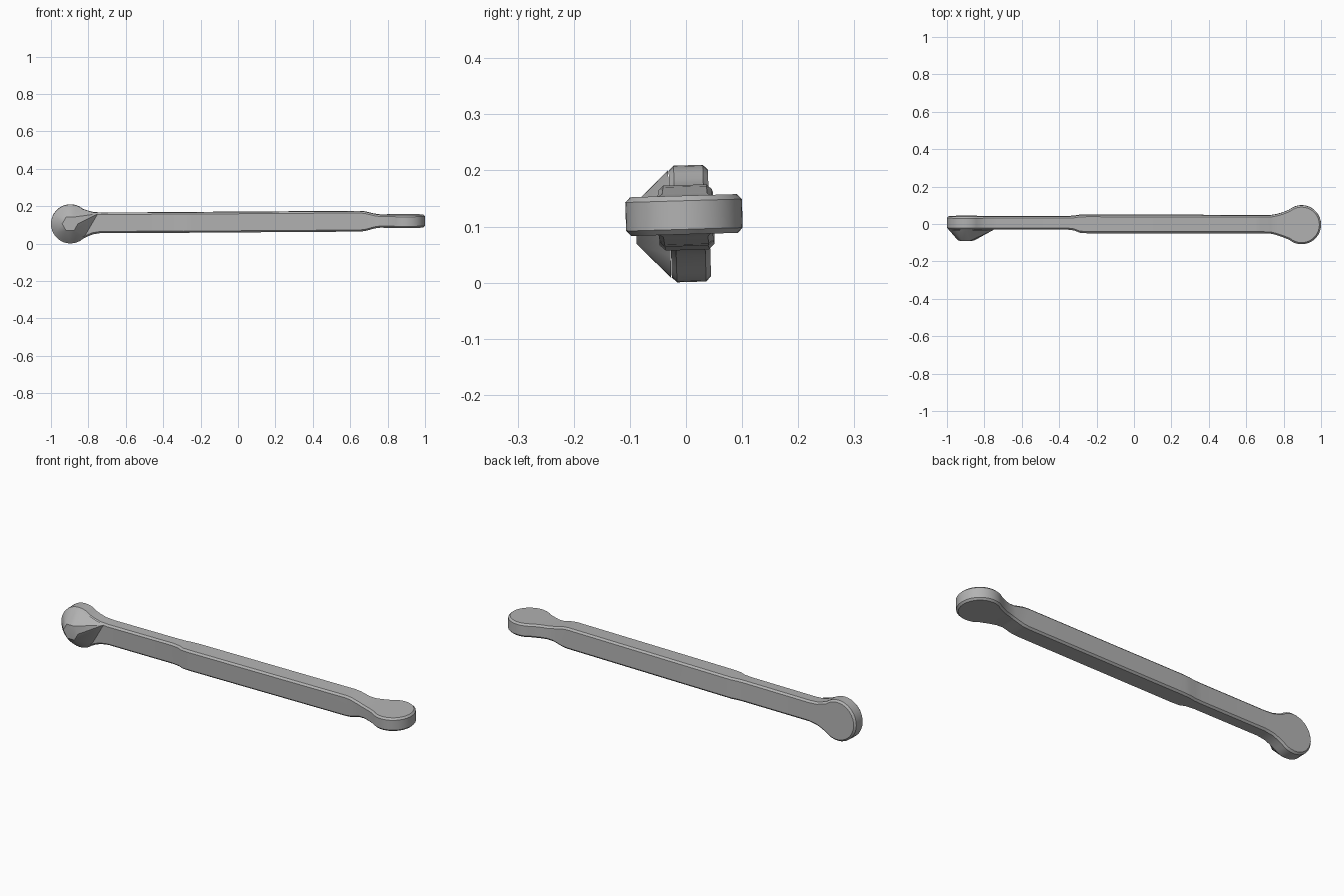
import bpy, bmesh
from math import sin, cos, radians
from mathutils import Matrix

default = bpy.data.objects.get("Cube")
if default:
    bpy.data.objects.remove(default, do_unlink=True)

metal = bpy.data.materials.new("grey metal")
metal.use_nodes = True
GREY = (0.45, 0.45, 0.45, 1)
metal.diffuse_color = GREY
metal.node_tree.nodes["Principled BSDF"].inputs["Base Color"].default_value = GREY

TWIST = Matrix.Rotation(radians(1.7), 4, "X")   # the whole part leans slightly
EYE_X, EYE_Z, EYE_R = -0.896, 0.105, 0.104      # upright round end
PAD_X, PAD_R = 0.896, 0.104                     # flat round end
STEPS = range(0, 131, 10)


def finish(bm, name, bevel=0):
    bmesh.ops.remove_doubles(bm, verts=bm.verts, dist=0.0001)
    bmesh.ops.dissolve_limit(bm, angle_limit=radians(0.2), verts=bm.verts, edges=bm.edges)
    bmesh.ops.recalc_face_normals(bm, faces=bm.faces)
    bm.transform(TWIST)
    mesh = bpy.data.meshes.new(name)
    bm.to_mesh(mesh)
    bm.free()
    mesh.materials.append(metal)
    ob = bpy.data.objects.new(name, mesh)
    bpy.context.collection.objects.link(ob)
    bpy.ops.object.select_all(action="DESELECT")
    ob.select_set(True)
    bpy.context.view_layer.objects.active = ob
    if bevel:
        mod = ob.modifiers.new("chamfer", "BEVEL")
        mod.width = bevel
        mod.segments = 1
        mod.limit_method = "ANGLE"
        mod.angle_limit = radians(50)
        bpy.ops.object.modifier_apply(modifier=mod.name)
    bpy.ops.object.shade_smooth_by_angle(angle=radians(28))
    return ob


# Stations along the lever: x, y low, y high, z low, z high
stations = []
for a in STEPS:
    h = EYE_R * sin(radians(a))
    stations.append((EYE_X - EYE_R * cos(radians(a)), -0.025, 0.045, EYE_Z - h, EYE_Z + h))
stations += [
    (-0.805, -0.025, 0.045, 0.038, 0.176),
    (-0.775, -0.025, 0.045, 0.050, 0.168),
    (-0.73, -0.025, 0.045, 0.057, 0.165),
    (-0.36, -0.025, 0.045, 0.058, 0.167),
    (-0.32, -0.030, 0.047, 0.058, 0.167),
    (-0.29, -0.042, 0.052, 0.058, 0.167),
    (-0.25, -0.045, 0.053, 0.059, 0.168),
    (0.65, -0.045, 0.051, 0.065, 0.174),
    (0.68, -0.045, 0.051, 0.068, 0.171),
    (0.73, -0.047, 0.051, 0.082, 0.159),
    (0.76, -0.054, 0.056, 0.086, 0.155),
    (0.79, -0.064, 0.064, 0.086, 0.155),
]
for a in reversed(STEPS):
    w = PAD_R * sin(radians(a))
    stations.append((PAD_X + PAD_R * cos(radians(a)), -w, w, 0.086, 0.155))

# Lever body, lofted through the stations
bm = bmesh.new()
rings = [[bm.verts.new(p) for p in ((x, y0, z0), (x, y1, z0), (x, y1, z1), (x, y0, z1))]
         for x, y0, y1, z0, z1 in stations]
for ring, nxt in zip(rings, rings[1:]):
    for i in range(4):
        j = (i + 1) % 4
        bm.faces.new((ring[i], ring[j], nxt[j], nxt[i]))
finish(bm, "lever_body", 0.009)

# Tapered boss on the front of the upright end, with a six-sided tip
bm = bmesh.new()
for a in range(50, 311, 10):
    t = radians(a)
    bm.verts.new((EYE_X + 0.096 * cos(t), -0.026, EYE_Z + 0.096 * sin(t)))
for x, z in ((-0.75, 0.16), (-0.815, 0.048)):
    bm.verts.new((x, -0.026, z))
for a in range(0, 360, 60):
    t = radians(a)
    bm.verts.new((-0.898 + 0.042 * cos(t), -0.086, 0.108 + 0.042 * sin(t)))
hull = bmesh.ops.convex_hull(bm, input=bm.verts)
bmesh.ops.delete(bm, geom=list({v for v in hull["geom_interior"]}), context="VERTS")
finish(bm, "front_boss")
